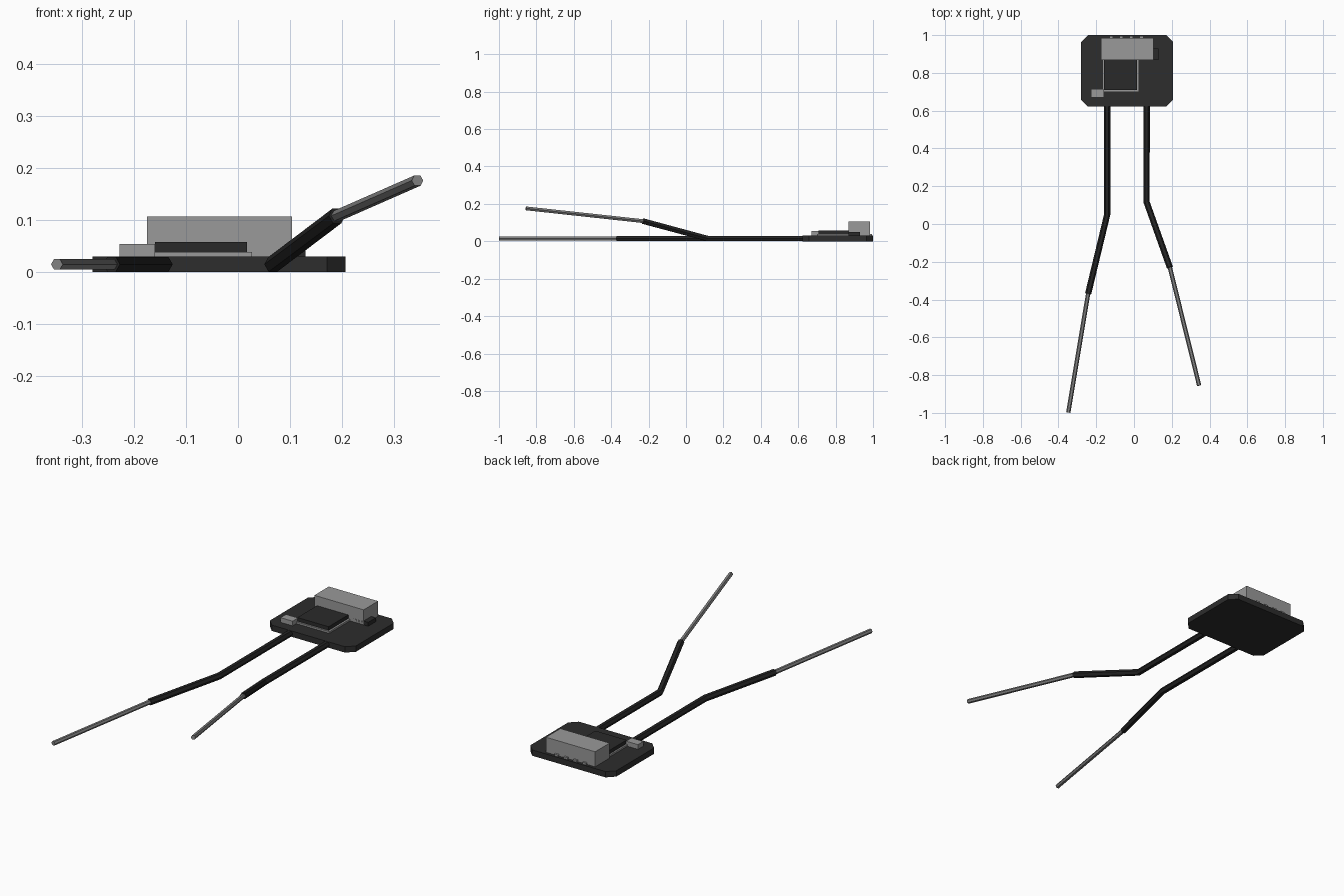
import bpy, bmesh, math
from mathutils import Vector

cube = bpy.data.objects.get("Cube")
if cube:
    bpy.data.objects.remove(cube, do_unlink=True)


def material(name, value):
    m = bpy.data.materials.new(name)
    m.use_nodes = True
    colour = (value, value, value, 1)
    m.diffuse_color = colour
    m.node_tree.nodes["Principled BSDF"].inputs["Base Color"].default_value = colour
    return m


BOARD = material("board black", 0.026)
RUBBER = material("insulation black", 0.017)
CHIP = material("chip black", 0.023)
METAL = material("light grey metal", 0.32)
WIRE = material("bare wire grey", 0.22)


def finish(name, bm, mat):
    bmesh.ops.recalc_face_normals(bm, faces=bm.faces)
    mesh = bpy.data.meshes.new(name)
    bm.to_mesh(mesh)
    bm.free()
    mesh.materials.append(mat)
    obj = bpy.data.objects.new(name, mesh)
    bpy.context.collection.objects.link(obj)
    return obj


def box(name, x, y, z, mat, chamfer=0):
    """Box from (min, max) ranges, with optional cut vertical corners."""
    bm = bmesh.new()
    bmesh.ops.create_cube(bm, size=1)
    for v in bm.verts:
        v.co = [r[0] + (c + 0.5) * (r[1] - r[0]) for c, r in zip(v.co, (x, y, z))]
    if chamfer:
        upright = [e for e in bm.edges
                   if abs(e.verts[0].co.z - e.verts[1].co.z) > 0.001]
        bmesh.ops.bevel(bm, geom=upright, offset=chamfer, segments=1, affect='EDGES')
    return finish(name, bm, mat)


def rod(name, points, radius, mat, sides=6):
    """Capped hexagonal rod following a path, with mitred bends."""
    pts = [Vector(p) for p in points]
    bm = bmesh.new()
    rings = []
    for i, p in enumerate(pts):
        before = (p - pts[max(i - 1, 0)]).normalized()
        after = (pts[min(i + 1, len(pts) - 1)] - p).normalized()
        along = (before + after).normalized()
        side = along.cross(Vector((0, 0, 1))).normalized()
        up = side.cross(along)
        ring = []
        for k in range(sides):
            a = math.tau * k / sides
            ring.append(bm.verts.new(p + radius * (side * math.cos(a) + up * math.sin(a))))
        rings.append(ring)
    for a, b in zip(rings, rings[1:]):
        for k in range(sides):
            n = (k + 1) % sides
            bm.faces.new((a[k], a[n], b[n], b[k]))
    bm.faces.new(rings[0])
    bm.faces.new(rings[-1])
    return finish(name, bm, mat)


# Circuit board with cut corners
box("circuit_board", (-0.28, 0.207), (0.622, 1.0), (0, 0.03), BOARD, 0.036)

# Connector block and its solder pins along the back edge
box("connector", (-0.175, 0.104), (0.868, 0.985), (0.03, 0.107), METAL)
for i in range(4):
    x = -0.12 + i * 0.053
    box(f"connector_pin_{i + 1}", (x - 0.01, x + 0.01), (0.98, 0.995), (0.03, 0.04), METAL)

# Main chip on its pale pad
box("chip_pad", (-0.168, 0.027), (0.7, 0.89), (0.03, 0.039), METAL)
box("chip", (-0.16, 0.017), (0.709, 0.885), (0.039, 0.058), CHIP)

# Small components
box("small_metal_part", (-0.228, -0.16), (0.67, 0.714), (0.03, 0.054), METAL)
box("small_black_part", (0.042, 0.13), (0.868, 0.93), (0.03, 0.05), CHIP)

# Insulated leads with bare wire ends
leads = {
    "right": [(-0.142, 0.64, 0.015), (-0.142, 0.05, 0.015),
              (-0.243, -0.37, 0.015), (-0.348, -0.998, 0.015)],
    "left": [(0.067, 0.64, 0.015), (0.067, 0.115, 0.015),
             (0.19, -0.23, 0.108), (0.345, -0.855, 0.176)],
}
for side, path in leads.items():
    rod(side + "_lead_insulation", path[:3], 0.0165, RUBBER)
    rod(side + "_lead_bare_wire", path[2:], 0.0115, WIRE)
